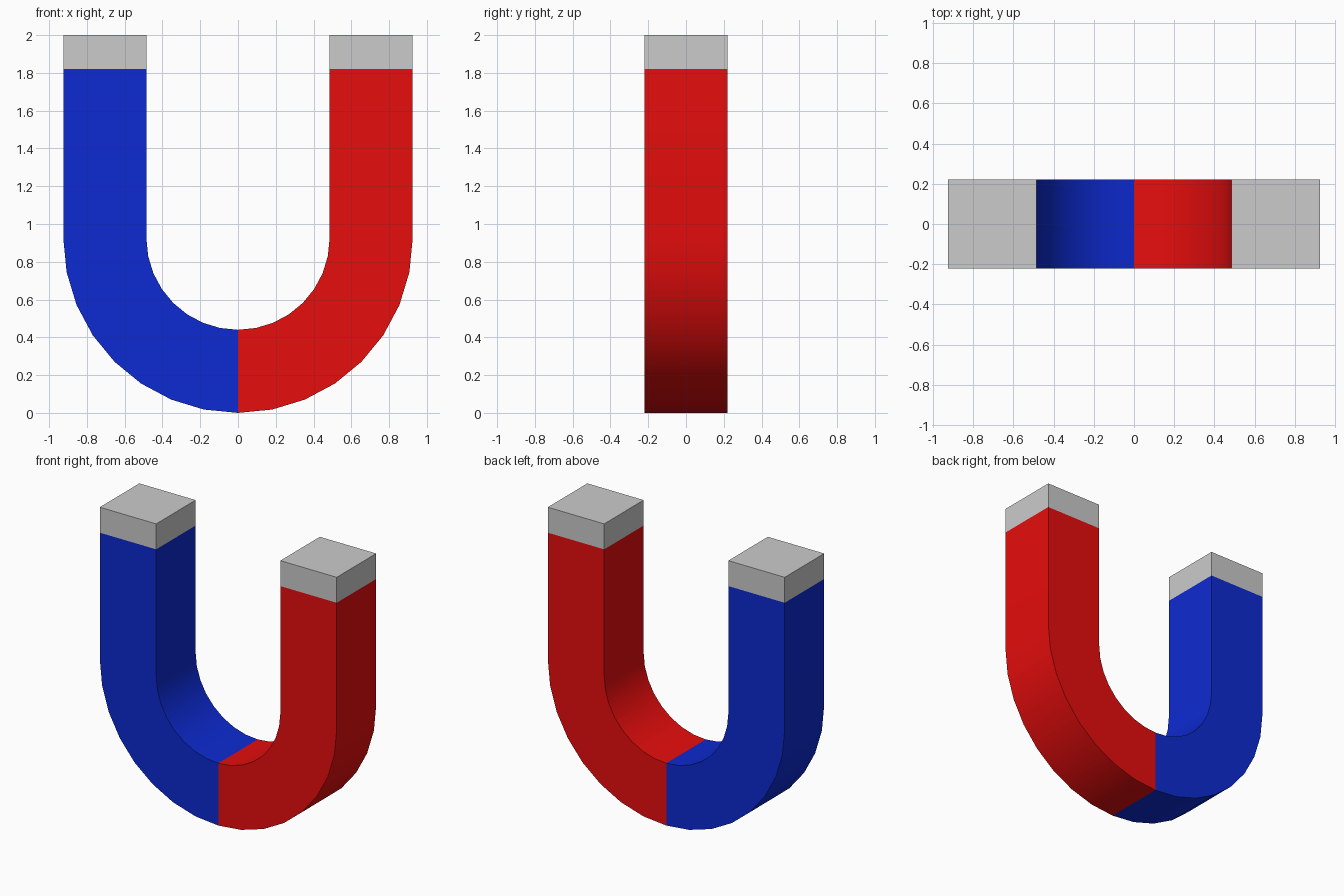
import bpy, bmesh, math

if "Cube" in bpy.data.objects:
    bpy.data.objects.remove(bpy.data.objects["Cube"])

R_OUT, R_IN, HALF_D = 0.925, 0.485, 0.22
TIP_Z, TOP_Z, STEPS = 1.82, 2.0, 8


def material(name, color):
    m = bpy.data.materials.new(name)
    m.diffuse_color = color
    m.use_nodes = True
    m.node_tree.nodes["Principled BSDF"].inputs["Base Color"].default_value = m.diffuse_color
    return m


def sweep(name, rows, mat=None):
    """Loft a rectangular section through (outer xz, inner xz) pairs."""
    bm = bmesh.new()
    rings = []
    for (ox, oz), (ix, iz) in rows:
        pts = [(ox, -HALF_D, oz), (ox, HALF_D, oz), (ix, HALF_D, iz), (ix, -HALF_D, iz)]
        rings.append([bm.verts.new(p) for p in pts])
    for a, b in zip(rings, rings[1:]):
        for i in range(4):
            j = (i + 1) % 4
            bm.faces.new((a[i], a[j], b[j], b[i]))
    bm.faces.new(rings[0])
    bm.faces.new(rings[-1])
    bmesh.ops.recalc_face_normals(bm, faces=bm.faces)
    me = bpy.data.meshes.new(name)
    bm.to_mesh(me)
    bm.free()
    ob = bpy.data.objects.new(name, me)
    bpy.context.collection.objects.link(ob)
    if mat:
        me.materials.append(mat)
    bpy.ops.object.select_all(action='DESELECT')
    ob.select_set(True)
    bpy.context.view_layer.objects.active = ob
    bpy.ops.object.shade_smooth_by_angle(angle=math.radians(30))


red = material("red_paint", (0.8, 0.004, 0.004, 1))
blue = material("blue_paint", (0.004, 0.023, 0.64, 1))

for side, label, mat in ((1, "red", red), (-1, "blue", blue)):
    # quarter bend from the bottom centre, then the straight arm
    rows = []
    for k in range(STEPS + 1):
        a = math.pi / 2 * k / STEPS
        s, c = side * math.sin(a), math.cos(a)
        rows.append(((R_OUT * s, R_OUT - R_OUT * c), (R_IN * s, R_OUT - R_IN * c)))
    end = ((side * R_OUT, TIP_Z), (side * R_IN, TIP_Z))
    sweep(label + "_arm", rows + [end], mat)
    # bare metal pole tip
    sweep(label + "_pole_tip", [end, ((side * R_OUT, TOP_Z), (side * R_IN, TOP_Z))])
